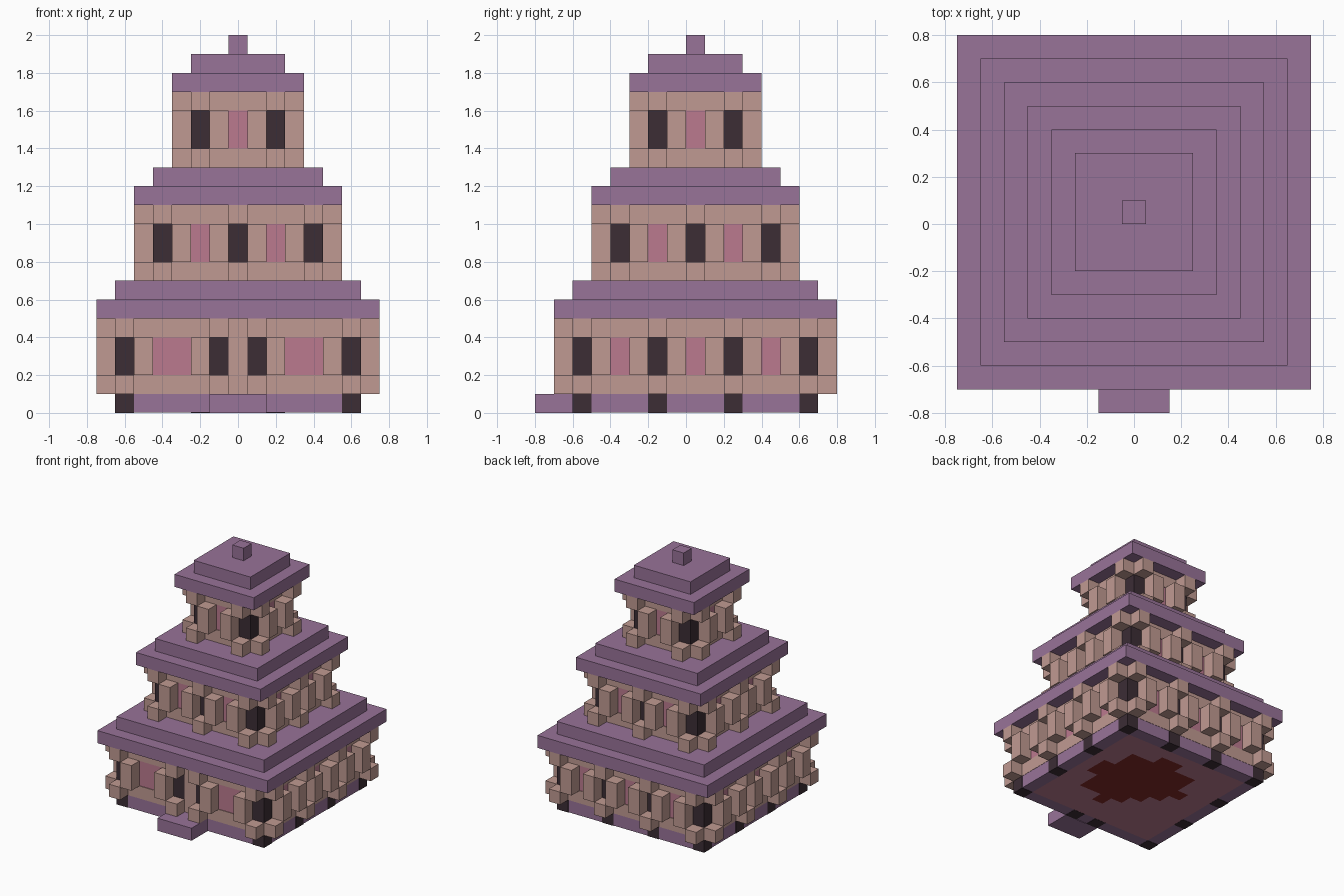
import bpy
import bmesh
from mathutils import Matrix, Vector

U = 0.1       # one block
CY = 0.05     # tower centre in y

old = bpy.data.objects.get("Cube")
if old:
    bpy.data.objects.remove(old, do_unlink=True)


def material(name, rgb):
    lin = [((c / 255 + 0.055) / 1.055) ** 2.4 for c in rgb] + [1.0]
    m = bpy.data.materials.new(name)
    m.use_nodes = True
    m.diffuse_color = lin
    m.node_tree.nodes["Principled BSDF"].inputs["Base Color"].default_value = lin
    return m


purple = material("roof purple", (152, 115, 152))
tan = material("wall tan", (192, 154, 146))
pink = material("panel pink", (187, 122, 143))
dark = material("pillar dark", (60, 45, 53))
red = material("floor dark red", (130, 42, 40))


def make(name, bm, *mats):
    me = bpy.data.meshes.new(name)
    bm.to_mesh(me)
    bm.free()
    for m in mats:
        me.materials.append(m)
    ob = bpy.data.objects.new(name, me)
    bpy.context.scene.collection.objects.link(ob)
    return ob


def add_box(bm, x, y, half_x, half_y, z0, z1, turn=0):
    """Box around the tower axis, turned by quarter turns."""
    mat = (Matrix.Translation((0, CY, 0))
           @ Matrix.Rotation(turn * 1.5707963, 4, 'Z')
           @ Matrix.Translation((x, y, (z0 + z1) / 2))
           @ Matrix.Diagonal((2 * half_x, 2 * half_y, z1 - z0, 1)))
    bmesh.ops.create_cube(bm, size=1, matrix=mat)


def slab(name, half, z0, z1, mat):
    bm = bmesh.new()
    add_box(bm, 0, 0, half, half, z0, z1)
    return make(name, bm, mat)


def storey(label, z, reach, sides):
    """Walls with pillars, brackets and posts; reach is the wall half width in blocks."""
    wall = (reach + 0.5) * U
    slab(label + "_lower_wall", wall, z, z + U, tan)
    slab(label + "_panels", wall - 0.005, z + U, z + 3 * U, pink)
    slab(label + "_upper_wall", wall, z + 3 * U, z + 4 * U, tan)
    slab(label + "_lower_roof", wall + U, z + 4 * U, z + 5 * U, purple)
    slab(label + "_upper_roof", wall, z + 5 * U, z + 6 * U, purple)
    pillars, brackets, posts = bmesh.new(), bmesh.new(), bmesh.new()
    h = U / 2
    for turn, (pillar_at, post_at) in enumerate(sides):
        for p in pillar_at:
            if p != reach:      # the next side supplies this corner
                add_box(pillars, p * U, -reach * U, h, h, z + U, z + 3 * U, turn)
            for level in (0, 3):
                add_box(brackets, p * U, -(reach + 1) * U, h, h,
                        z + level * U, z + (level + 1) * U, turn)
        for p in post_at:
            add_box(posts, p * U, -(reach + 1) * U, h, h, z + U, z + 3 * U, turn)
    make(label + "_pillars", pillars, dark)
    make(label + "_brackets", brackets, tan)
    make(label + "_posts", posts, tan)


# Pillar and post positions, in blocks from the middle of each side
front = ((-6, -1, 1, 6), (-5, -2, 2, 5))
plain = ((-6, -2, 2, 6), (-5, -3, -1, 1, 3, 5))
middle = ((-4, 0, 4), (-3, -1, 1, 3))
top = ((-2, 2), (-1, 1))

storey("ground_storey", 0.1, 6, [front] + [plain] * 3)
storey("middle_storey", 0.7, 4, [middle] * 4)
storey("top_storey", 1.3, 2, [top] * 4)
slab("finial", U / 2, 1.9, 2.0, purple)

# Door post between the two front pillars
bm = bmesh.new()
add_box(bm, 0, -6 * U, U / 2, U / 2, 0.2, 0.4)
make("door_post", bm, tan)

# Plinth with pillar feet and the front step
slab("plinth", 0.648, 0.002, 0.1, purple)
bm = bmesh.new()
for turn, (pillar_at, _) in enumerate([front] + [plain] * 3):
    for p in pillar_at[:-1]:
        add_box(bm, p * U, -6 * U, U / 2, U / 2, 0, 0.1, turn)
make("pillar_feet", bm, dark)
bm = bmesh.new()
add_box(bm, 0, -0.75, 0.15, 0.1, 0, 0.1)
make("front_step", bm, purple)

# Floor underneath with a rough round patch
bm = bmesh.new()
bmesh.ops.create_grid(bm, x_segments=11, y_segments=11, size=0.55,
                      matrix=Matrix.Translation((0, CY, 0.001)))
bmesh.ops.reverse_faces(bm, faces=bm.faces[:])
patch = Vector((0.06, CY + 0.05))
for f in bm.faces:
    c = f.calc_center_median().xy
    if (c - patch).length < 0.37 and c.x + c.y - CY > -0.25:
        f.material_index = 1
make("floor", bm, pink, red)
